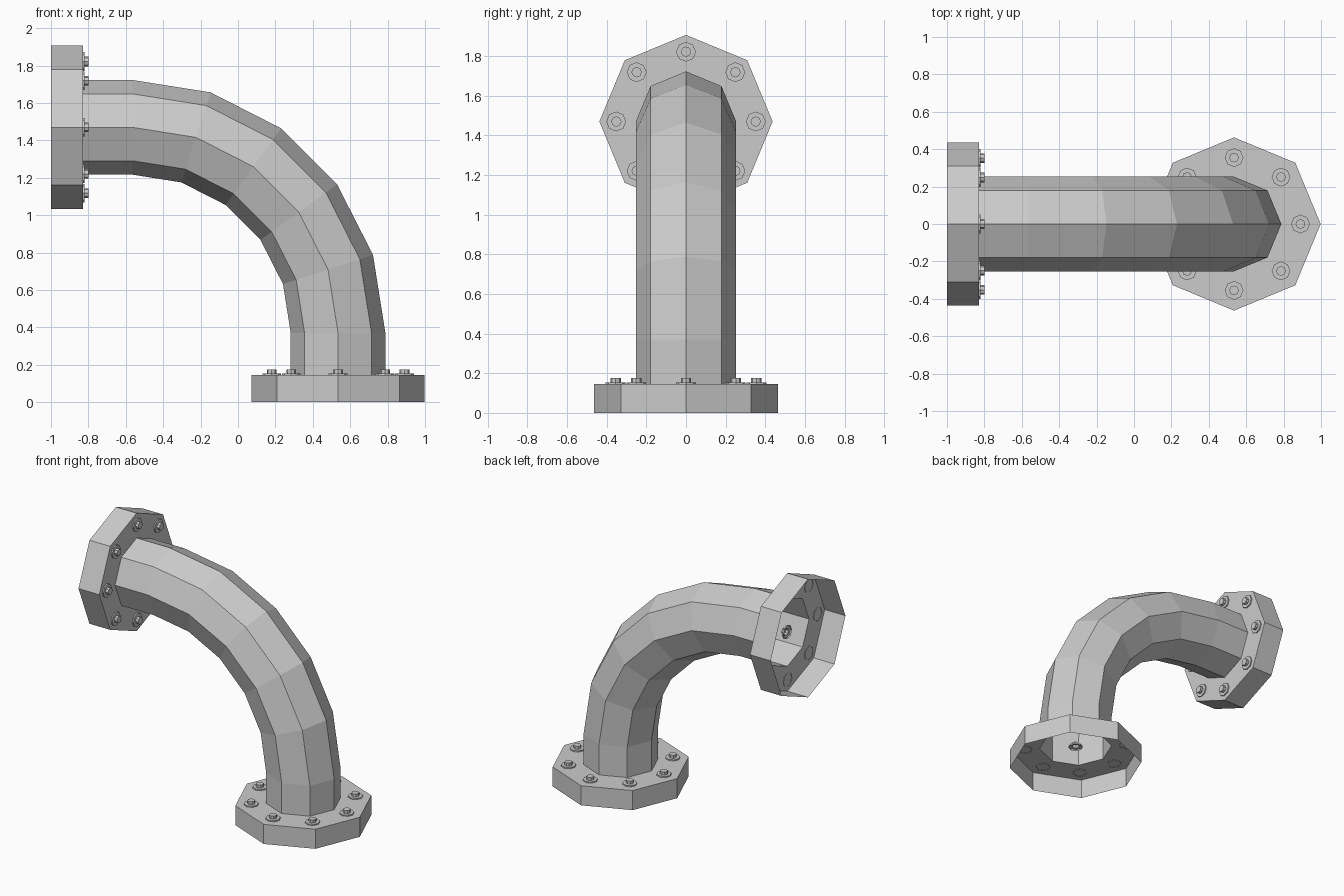
import bpy
from math import sin, cos, pi, radians
from mathutils import Matrix, Vector

if "Cube" in bpy.data.objects:
    bpy.data.objects.remove(bpy.data.objects["Cube"])

SIDES = 8
PIPE_R = 0.253
BEND_R = 1.10
BEND_C = Vector((-0.565, 0, 0.37))
BOTTOM = Matrix.Translation((0.535, 0, 0))
UPPER = Matrix.Translation((-1.0, 0, 1.47)) @ Matrix.Rotation(pi / 2, 4, 'Y')


def ring(center, u, v, r):
    """Octagon of points around center, in the plane of u and v."""
    return [center + r * (u * cos(2 * pi * i / SIDES) + v * sin(2 * pi * i / SIDES))
            for i in range(SIDES)]


def loft(name, rings, matrix=Matrix(), cap=False):
    """Skin a list of rings with flat quads, optionally closing the last ring."""
    n = SIDES
    verts = [p for r in rings for p in r]
    faces = [(k * n + i, k * n + (i + 1) % n, (k + 1) * n + (i + 1) % n, (k + 1) * n + i)
             for k in range(len(rings) - 1) for i in range(n)]
    if cap:
        faces.append(tuple(range(len(verts) - n, len(verts))))
    mesh = bpy.data.meshes.new(name)
    mesh.from_pydata(verts, [], faces)
    obj = bpy.data.objects.new(name, mesh)
    obj.matrix_world = matrix
    bpy.context.collection.objects.link(obj)
    return obj


X, Y, Z = Vector((1, 0, 0)), Vector((0, 1, 0)), Vector((0, 0, 1))


def turned(name, profile, matrix, cap=False):
    """Loft a (radius, height) profile around local z."""
    return loft(name, [ring(Z * h, X, Y, r) for r, h in profile], matrix, cap)


# Pipe: short straight, five-segment quarter bend, short straight
rings = [ring(Vector((0.535, 0, 0.145)), X, Y, PIPE_R)]
for k in range(6):
    a = radians(18 * k)
    out = Vector((cos(a), 0, sin(a)))
    rings.append(ring(BEND_C + out * BEND_R, out, Y, PIPE_R))
rings.append(ring(Vector((-0.83, 0, 1.47)), Z, Y, PIPE_R))
loft("pipe_bend", rings)

# Flanges: hollow cups open at the back, with their ring of bolts
BOLT = [(0.05, -0.003), (0.05, 0.009), (0.026, 0.009), (0.026, 0.031)]
for name, frame, radius, depth, bolt_r in (("bottom", BOTTOM, 0.463, 0.145, 0.355),
                                           ("upper", UPPER, 0.437, 0.17, 0.352)):
    turned(name + "_flange", [(radius, 0), (radius, depth), (PIPE_R, depth)], frame)
    for i in range(SIDES):
        a = 2 * pi * i / SIDES
        spot = Matrix.Translation((bolt_r * cos(a), bolt_r * sin(a), depth))
        turned(f"{name}_bolt_{i + 1}", BOLT, frame @ spot, cap=True)
    # Loose bolt inside the pipe mouth
    turned(name + "_centre_bolt", BOLT, frame @ Matrix.Translation((0, 0, depth)), cap=True)
